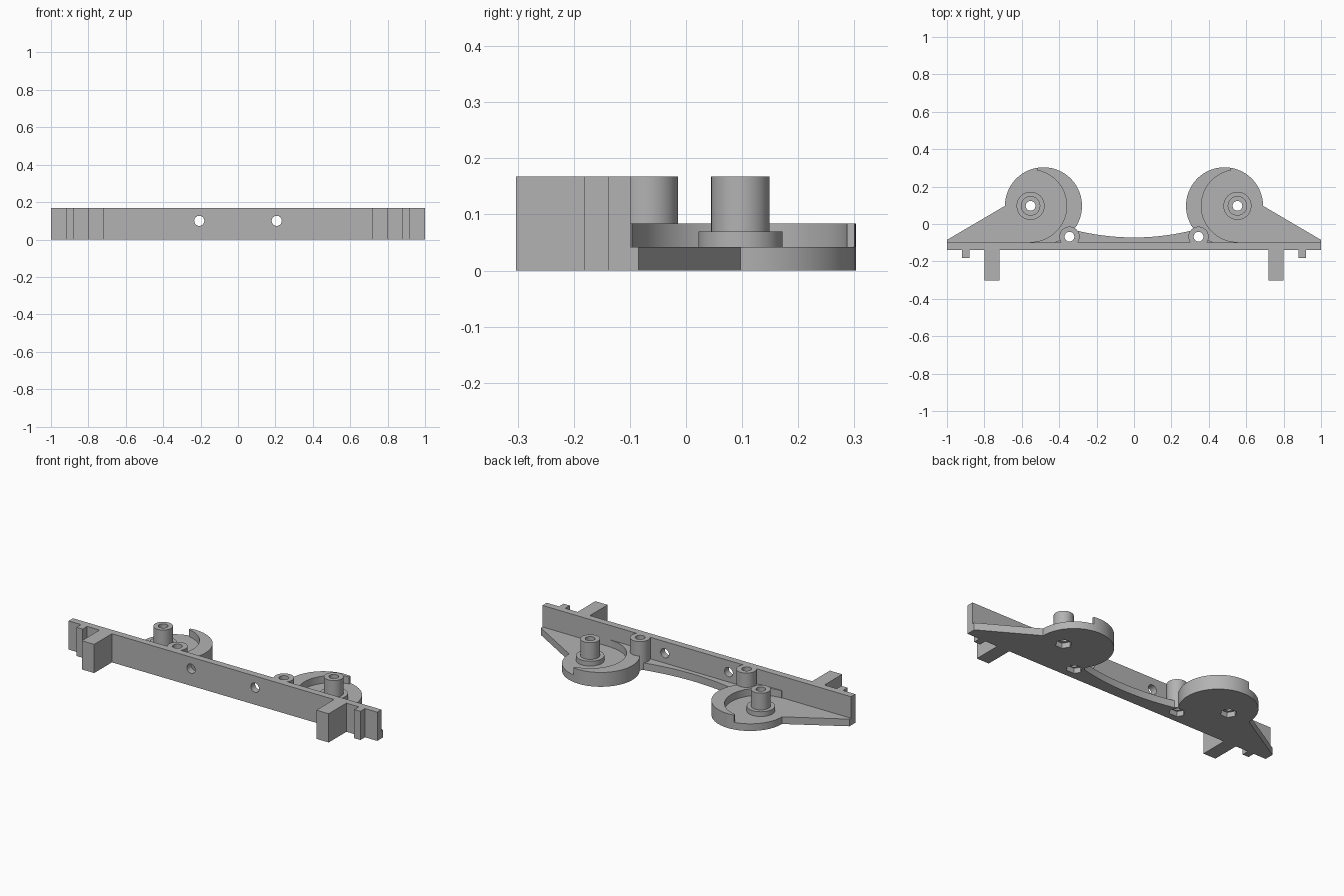
import bpy
import bmesh
from math import sin, cos, radians, pi

if "Cube" in bpy.data.objects:
    bpy.data.objects.remove(bpy.data.objects["Cube"])

grey = bpy.data.materials.new("plain grey")
grey.use_nodes = True
colour = (0.45, 0.45, 0.45, 1)
grey.diffuse_color = colour
grey.node_tree.nodes["Principled BSDF"].inputs["Base Color"].default_value = colour

HEIGHT, FLOOR, RIM = 0.168, 0.042, 0.084
WALL_FRONT, WALL_BACK = -0.139, -0.099
DISC_X, DISC_Y, DISC_R = 0.484, 0.097, 0.206
POST_X = 0.553
BOSS_X, BOSS_Y = 0.345, -0.068
HOLE_R, NUT_R, NUT_DEPTH = 0.026, 0.044, 0.03


def arc(cx, cy, r, start, end, steps):
    angles = [radians(start + (end - start) * i / steps) for i in range(steps + 1)]
    return [(cx + r * cos(a), cy + r * sin(a)) for a in angles]


def mirrored(points, side):
    return [(x * side, y) for x, y in points]


def prism(name, points, z0, z1):
    """Extrude a flat outline between two heights."""
    bm = bmesh.new()
    face = bm.faces.new([bm.verts.new((x, y, z0)) for x, y in points])
    top = bmesh.ops.extrude_face_region(bm, geom=[face])["geom"]
    moved = [v for v in top if isinstance(v, bmesh.types.BMVert)]
    bmesh.ops.translate(bm, verts=moved, vec=(0, 0, z1 - z0))
    bmesh.ops.recalc_face_normals(bm, faces=bm.faces)
    mesh = bpy.data.meshes.new(name)
    bm.to_mesh(mesh)
    bm.free()
    mesh.materials.append(grey)
    obj = bpy.data.objects.new(name, mesh)
    bpy.context.collection.objects.link(obj)
    return obj


def box(name, x0, x1, y0, y1):
    return prism(name, [(x0, y0), (x1, y0), (x1, y1), (x0, y1)], 0, HEIGHT)


def cylinder(name, x, y, r, z0, z1, sides=48):
    return prism(name, arc(x, y, r, 0, 360, sides)[:-1], z0, z1)


def cut(obj, cutters):
    """Subtract the cutters and bake the result into the part."""
    for cutter in cutters:
        mod = obj.modifiers.new("cut", 'BOOLEAN')
        mod.operation, mod.solver, mod.object = 'DIFFERENCE', 'EXACT', cutter
    bpy.context.view_layer.update()
    graph = bpy.context.evaluated_depsgraph_get()
    baked = bpy.data.meshes.new_from_object(obj.evaluated_get(graph))
    obj.modifiers.clear()
    obj.data = baked


# Base plate outline: wing, disc and shallow inner curve, mirrored
half = [(1, WALL_BACK), (1, -0.085)]
half += arc(DISC_X, DISC_Y, DISC_R, 0, 218, 56)
half += [(x, -0.072 + 0.39 * x * x) for x in [0.3 - 0.03 * i for i in range(10)]]
outline = half + [(0, -0.072)] + mirrored(half, -1)[::-1]
plate = prism("base_plate", outline, 0, FLOOR)

# Front wall
wall = box("front_wall", -1, 1, WALL_FRONT, WALL_BACK)

parts, cutters, wall_cutters = [plate, wall], [], []
for side, label in ((-1, "right"), (1, "left")):
    # Pegs on the front of the wall
    for name, near, far, tip in (("large_peg", 0.72, 0.80, -0.303),
                                 ("small_peg", 0.88, 0.92, -0.181)):
        x0, x1 = sorted((near * side, far * side))
        parts.append(box(f"{label}_{name}", x0, x1, tip, WALL_FRONT))

    # Crescent rim around the inner side of the disc
    crescent = arc(DISC_X, DISC_Y, DISC_R, 80, 252, 48) + [(POST_X, WALL_BACK)]
    crescent += arc(POST_X, DISC_Y, 0.193, 270, 100, 48)[::-1][::-1]
    rim = prism(f"{label}_rim", mirrored(crescent, side)[::side], FLOOR, RIM)

    # Axle post with collar, and screw boss beside the wall
    collar = cylinder(f"{label}_collar", POST_X * side, DISC_Y, 0.075, FLOOR, 0.07)
    post = cylinder(f"{label}_post", POST_X * side, DISC_Y, 0.052, FLOOR, HEIGHT)
    boss = cylinder(f"{label}_boss", BOSS_X * side, BOSS_Y, 0.054, 0, HEIGHT)
    parts += [rim, collar, post, boss]

    # Screw holes and hexagonal nut pockets
    pair = []
    for x, y in ((POST_X, DISC_Y), (BOSS_X, BOSS_Y)):
        hole = cylinder("hole_cutter", x * side, y, HOLE_R, -0.1, 0.3, 32)
        nut = cylinder("nut_cutter", x * side, y, NUT_R, -0.1, NUT_DEPTH, 6)
        pair.append((hole, nut))
        cutters += [hole, nut]
    cut(post, [pair[0][0]])
    cut(collar, [pair[0][0]])
    cut(boss, pair[1])
    cut(rim, [pair[1][0]])

    # Wall hole cutter, turned to run front to back
    drill = cylinder("wall_cutter", 0, 0, 0.027, -0.2, 0.2, 32)
    drill.rotation_euler.x = pi / 2
    drill.location = (0.207 * side, -0.12, 0.1)
    wall_cutters.append(drill)

cut(plate, cutters)
cut(wall, wall_cutters)
for helper in cutters + wall_cutters:
    bpy.data.objects.remove(helper)

# Smooth the round sides, keep the edges sharp
bpy.ops.object.select_all(action='DESELECT')
for part in parts:
    part.select_set(True)
bpy.context.view_layer.objects.active = plate
bpy.ops.object.shade_smooth_by_angle(angle=radians(30))
